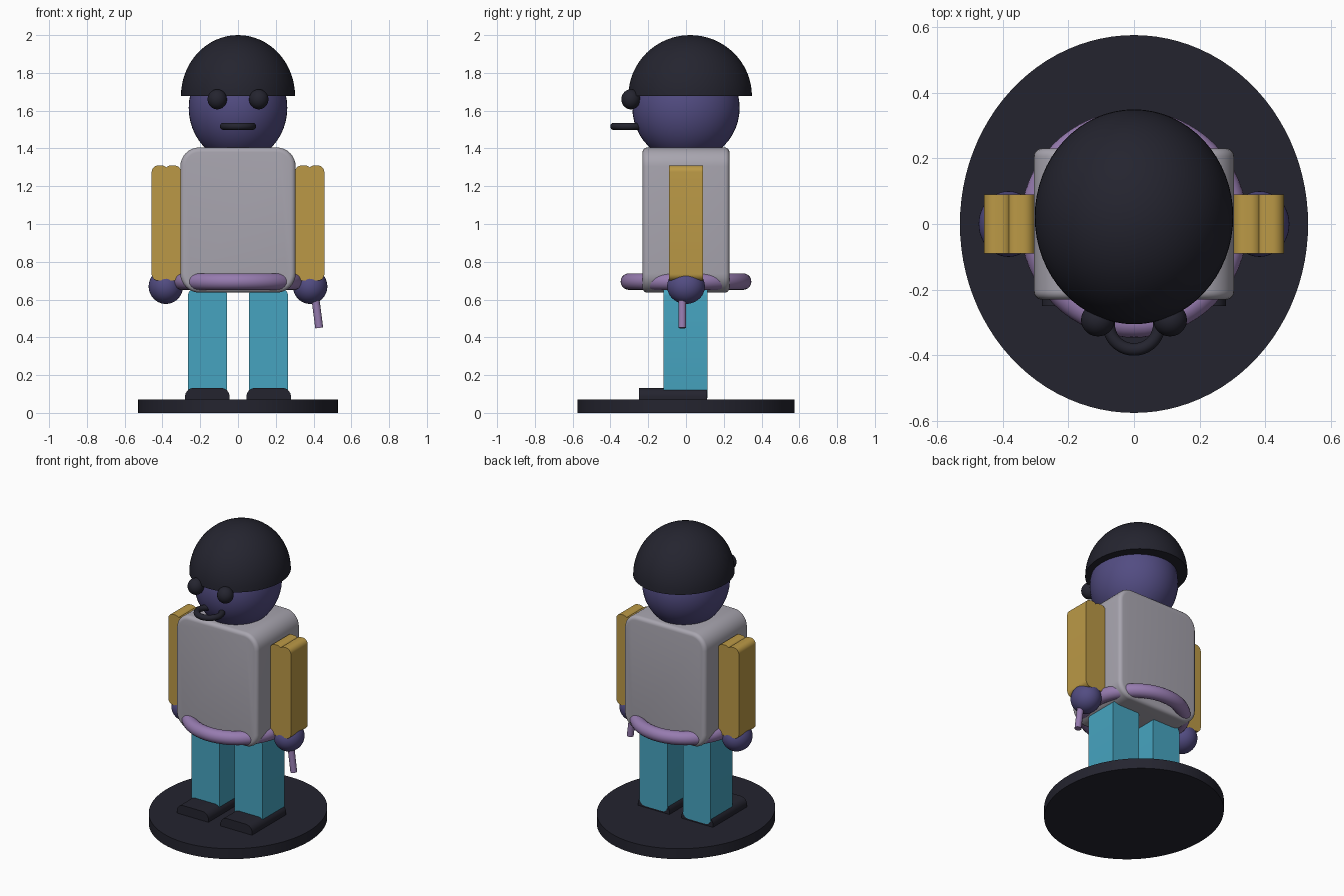
import bpy, bmesh, math
from mathutils import Vector

cube = bpy.data.objects.get("Cube")
if cube:
    bpy.data.objects.remove(cube, do_unlink=True)


def material(name, *rgb):
    """Flat material from 0-255 display colours."""
    linear = [((c / 255 + 0.055) / 1.055) ** 2.4 for c in rgb] + [1]
    mat = bpy.data.materials.new(name)
    mat.use_nodes = True
    mat.diffuse_color = linear
    mat.node_tree.nodes["Principled BSDF"].inputs["Base Color"].default_value = linear
    return mat


BLACK = material("charcoal", 36, 36, 47)
SKIN = material("indigo skin", 82, 76, 130)
GREY = material("light grey", 168, 165, 175)
YELLOW = material("ochre", 187, 153, 70)
TEAL = material("teal", 70, 164, 192)
MAUVE = material("mauve", 150, 123, 175)


def finish(obj, name, mat):
    obj.name = obj.data.name = name
    obj.data.materials.clear()
    obj.data.materials.append(mat)
    bpy.ops.object.select_all(action='DESELECT')
    obj.select_set(True)
    bpy.context.view_layer.objects.active = obj
    bpy.ops.object.shade_smooth_by_angle(angle=math.radians(35))
    return obj


def from_bmesh(bm, name, mat):
    bmesh.ops.recalc_face_normals(bm, faces=bm.faces)
    mesh = bpy.data.meshes.new(name)
    bm.to_mesh(mesh)
    bm.free()
    obj = bpy.data.objects.new(name, mesh)
    bpy.context.collection.objects.link(obj)
    return finish(obj, name, mat)


def slab(name, mat, x0, x1, y0, y1, z0, z1, radius, edge=0):
    """Rounded rectangle in x-z, extruded along y, with optional rounded rims."""
    bm = bmesh.new()
    corners = ((x1, z1, -1, -1), (x0, z1, 1, -1), (x0, z0, 1, 1), (x1, z0, -1, 1))
    verts = []
    for i, (x, z, sx, sz) in enumerate(corners):
        for k in range(9):
            a = (i + k / 8) * math.pi / 2
            verts.append(bm.verts.new((x + sx * radius + radius * math.cos(a), y0,
                                       z + sz * radius + radius * math.sin(a))))
    face = bm.faces.new(verts)
    ext = bmesh.ops.extrude_face_region(bm, geom=[face])
    moved = [g for g in ext["geom"] if isinstance(g, bmesh.types.BMVert)]
    bmesh.ops.translate(bm, verts=moved, vec=(0, y1 - y0, 0))
    if edge:
        rims = [e for e in bm.edges if abs(e.verts[0].co.y - e.verts[1].co.y) < 1e-5]
        bmesh.ops.bevel(bm, geom=rims, offset=edge, segments=5, profile=0.5, affect='EDGES')
    return from_bmesh(bm, name, mat)


def ball(name, mat, location, radii):
    bpy.ops.mesh.primitive_uv_sphere_add(segments=48, ring_count=24, location=location)
    obj = bpy.context.object
    obj.scale = radii
    return finish(obj, name, mat)


def ring(name, mat, location, major, minor):
    bpy.ops.mesh.primitive_torus_add(location=location, major_radius=major, minor_radius=minor,
                                     major_segments=64, minor_segments=20)
    return finish(bpy.context.object, name, mat)


# Oval base
bpy.ops.mesh.primitive_cylinder_add(vertices=96, radius=1, depth=0.07, location=(0, 0, 0.035))
base = bpy.context.object
base.scale = (0.53, 0.575, 1)
finish(base, "base", BLACK)

# Torso and belt
slab("torso", GREY, -0.305, 0.305, -0.23, 0.23, 0.637, 1.405, 0.1, 0.025)
ring("belt", MAUVE, (0, 0, 0.695), 0.302, 0.044)

# Limbs and eyes, mirrored in pairs
for side, s in (("left", 1), ("right", -1)):
    def pair(name, mat, inner, outer, *rest):
        x0, x1 = sorted((s * inner, s * outer))
        slab(f"{side}_{name}", mat, x0, x1, *rest)

    pair("foot", BLACK, 0.045, 0.28, -0.25, 0.112, 0.03, 0.132, 0.045)
    pair("leg", TEAL, 0.057, 0.265, -0.118, 0.115, 0.08, 0.66, 0.04)
    pair("inner_sleeve", YELLOW, 0.302, 0.39, -0.09, 0.09, 0.70, 1.31, 0.035)
    pair("outer_sleeve", YELLOW, 0.37, 0.457, -0.09, 0.09, 0.70, 1.31, 0.035)
    ball(f"{side}_hand", SKIN, (s * 0.382, 0, 0.67), (0.091, 0.1, 0.093))
    ball(f"{side}_eye", BLACK, (s * 0.11, -0.292, 1.66), (0.051, 0.05, 0.053))

# Short stick held in the left hand
top, tip = Vector((0.40, -0.02, 0.68)), Vector((0.43, -0.02, 0.45))
bpy.ops.mesh.primitive_cylinder_add(vertices=24, radius=0.021, depth=(tip - top).length,
                                    location=(top + tip) / 2)
stick = bpy.context.object
stick.rotation_euler = (tip - top).to_track_quat('Z', 'Y').to_euler()
finish(stick, "stick", MAUVE)

# Head and mouth
ball("head", SKIN, (0, 0, 1.615), (0.261, 0.284, 0.285))
ring("mouth", BLACK, (0, -0.305, 1.517), 0.077, 0.019)

# Domed helmet, cut flat underneath
bm = bmesh.new()
bmesh.ops.create_uvsphere(bm, u_segments=64, v_segments=32, radius=1)
below = [v for v in bm.verts if v.co.z < -0.01]
bmesh.ops.delete(bm, geom=below, context='VERTS')
bmesh.ops.holes_fill(bm, edges=[e for e in bm.edges if e.is_boundary], sides=0)
bmesh.ops.scale(bm, vec=(0.302, 0.327, 0.323), verts=bm.verts)
bmesh.ops.translate(bm, vec=(0, 0.022, 1.677), verts=bm.verts)
from_bmesh(bm, "helmet", BLACK)
